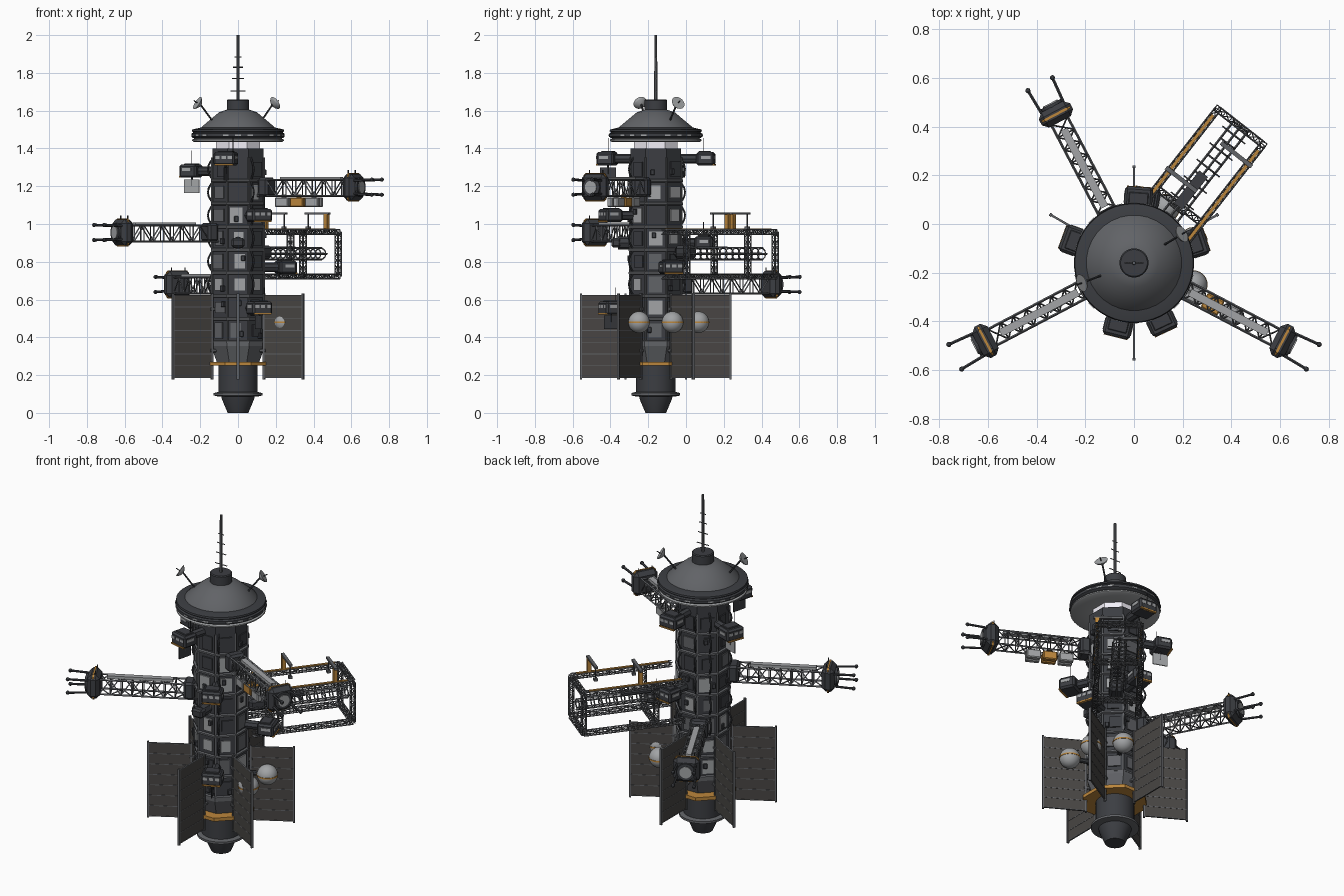
import bpy, bmesh, math, random
from mathutils import Vector, Matrix

if "Cube" in bpy.data.objects:
    bpy.data.objects.remove(bpy.data.objects["Cube"])
random.seed(4)

def mat(name, c):
    m = bpy.data.materials.new(name)
    m.diffuse_color = (*c, 1)
    m.use_nodes = True
    m.node_tree.nodes["Principled BSDF"].inputs["Base Color"].default_value = m.diffuse_color
    return m
DARK = mat("dark_hull", (.045, .048, .055))
MID = mat("mid_grey", (.12, .125, .135))
LIGHT = mat("light_grey", (.36, .37, .38))
ORANGE = mat("orange", (.5, .24, .045))
SOLAR = mat("solar", (.065, .06, .056))
WHITE = mat("glow_white", (.9, .88, .95))
AXIS = Vector((0, -.16, 0))

# ---- helpers: local x = radial, y = tangential, around the station axis
def F(ang, r=0, t=0, z=0):
    return Matrix.Translation(AXIS) @ Matrix.Rotation(math.radians(ang), 4, 'Z') @ Matrix.Translation((r, t, z))

def P(ang, r, t, z):
    return F(ang, r, t, z).translation

def box(bm, m, size, bev=0):
    v = bmesh.ops.create_cube(bm, size=1, matrix=m @ Matrix.Diagonal((*size, 1)))['verts']
    if bev:
        e = list({e for x in v for e in x.link_edges})
        bmesh.ops.bevel(bm, geom=e, offset=bev, segments=1, affect='EDGES', profile=.5)

def beam(bm, p, q, r, n=4, r2=None):
    p, q = Vector(p), Vector(q)
    d = q - p
    m = Matrix.Translation((p + q) / 2) @ d.to_track_quat('Z', 'Y').to_matrix().to_4x4()
    bmesh.ops.create_cone(bm, cap_ends=True, segments=n, radius1=r, radius2=r if r2 is None else r2, depth=d.length, matrix=m)

def ball(bm, c, r, u=8, v=6):
    bmesh.ops.create_uvsphere(bm, u_segments=u, v_segments=v, radius=r, matrix=Matrix.Translation(c))

def truss(bm, f, p, q, w, h, n, r):
    """box truss between local points p and q of frame f"""
    p, q = Vector(p), Vector(q)
    d = (q - p).normalized()
    a = d.cross(Vector((0, 0, 1)) if abs(d.z) < .9 else Vector((1, 0, 0))).normalized()
    b = d.cross(a)
    offs = [a * i * w / 2 + b * j * h / 2 for i, j in ((-1, -1), (1, -1), (1, 1), (-1, 1))]
    for k, o in enumerate(offs):
        o2 = offs[(k + 1) % 4]
        beam(bm, f @ (p + o), f @ (q + o), r)
        for i in range(n):
            s, e = p.lerp(q, i / n), p.lerp(q, (i + 1) / n)
            s_o, e_o = (o, o2) if i % 2 else (o2, o)
            beam(bm, f @ (s + s_o), f @ (e + e_o), r * .7, 3)
            beam(bm, f @ (e + o), f @ (e + o2), r * .7, 3)

def emit(name, bm, m, smooth=False):
    me = bpy.data.meshes.new(name)
    bmesh.ops.recalc_face_normals(bm, faces=bm.faces)
    bm.to_mesh(me)
    bm.free()
    me.materials.append(m)
    o = bpy.data.objects.new(name, me)
    bpy.context.collection.objects.link(o)
    if smooth:
        bpy.context.view_layer.objects.active = o
        o.select_set(True)
        bpy.ops.object.shade_smooth_by_angle(angle=math.radians(35))
        o.select_set(False)
    return o

def lathe(name, prof, n, m, smooth=False):
    bm = bmesh.new()
    rings = [[bm.verts.new(AXIS + Vector((r * math.cos((k + .5) * math.tau / n), r * math.sin((k + .5) * math.tau / n), z)))
              for k in range(n)] for r, z in prof]
    for a, b in zip(rings, rings[1:]):
        for k in range(n):
            bm.faces.new((a[k], a[k - 1], b[k - 1], b[k]))
    bm.faces.new(rings[0])
    bm.faces.new(rings[-1])
    return emit(name, bm, m, smooth)

new = bmesh.new

# ---- hull core, collars, engine
lathe("hull_core", [(.14, .36), (.145, .38), (.145, 1.4)], 8, DARK)
lathe("hull_taper", [(.118, .26), (.155, .355), (.155, .37)], 8, MID)
lathe("orange_flange", [(.182, .25), (.182, .27)], 8, ORANGE)
lathe("engine_drum", [(.105, .1), (.105, .26)], 32, DARK, True)
lathe("engine_ring", [(.11, .088), (.13, .092), (.13, .105), (.11, .11)], 32, MID, True)
lathe("engine_nozzle", [(.055, 0), (.085, .07), (.09, .09)], 24, DARK, True)
lathe("neck_glow", [(.125, 1.39), (.125, 1.445)], 8, WHITE)
ZS = [.375 + i * .122 for i in range(9)]
for i, z in enumerate(ZS[:8]):
    lathe(f"hull_collar_{i}", [(.147, z - .009), (.156, z - .005), (.156, z + .005), (.147, z + .009)], 8, MID)

# ---- facet panels and ribs on the hull
light, mid, dark = new(), new(), new()
for i in range(8):
    for k in range(8):
        zc = (ZS[i] + ZS[i + 1]) / 2
        c = random.choice((light, mid, mid, dark)) if i < 7 else dark
        box(c, F(k * 45, .134, random.uniform(-.012, .012), zc), (.014, random.uniform(.05, .075), random.uniform(.06, .085)))
        if random.random() < .5:
            box(dark, F(k * 45, .142, random.uniform(-.035, .035), zc + random.uniform(-.03, .03)), (.018, .022, .03), .003)
        beam(mid, P(k * 45 + 22.5, .147, 0, ZS[i]), P(k * 45 + 22.5, .147, 0, ZS[i + 1]), .006)
for ang in (70, 110, 140, 195, 300):                 # looping conduits
    for i in range(2, 8):
        pts = [P(ang, .135 + .03 * math.sin(s * math.pi / 6), 0, ZS[i] + .122 * s / 6) for s in range(7)]
        for a, b in zip(pts, pts[1:]):
            beam(dark, a, b, .005, 6)
emit("hull_panels_light", light, LIGHT)
emit("hull_panels_mid", mid, MID)
emit("hull_panels_dark", dark, DARK)

# ---- command disc and mast
lathe("disc_base", [(.13, 1.44), (.235, 1.435), (.243, 1.44), (.243, 1.447), (.225, 1.455)], 48, LIGHT, True)
lathe("disc_rim", [(.22, 1.45), (.238, 1.455), (.247, 1.462), (.247, 1.478), (.238, 1.484), (.238, 1.487),
                   (.245, 1.49), (.243, 1.5), (.2, 1.51)], 48, DARK, True)
lathe("disc_cone", [(.2, 1.5), (.195, 1.513), (.1, 1.592), (.06, 1.605)], 32, MID, True)
lathe("disc_cap", [(.06, 1.6), (.06, 1.655), (.055, 1.66)], 24, DARK, True)
bm = new()
for k in range(24):
    if k % 4:
        box(bm, F(k * 15, .246, 0, 1.47), (.006, .03, .007))
emit("disc_windows", bm, LIGHT)
bm = new()
beam(bm, P(0, 0, 0, 1.65), P(0, 0, 0, 2), .009, 8, .007)
for z, w in ((1.705, .04), (1.77, .033), (1.83, .026), (1.885, .018)):
    beam(bm, P(0, -w, 0, z), P(0, w, 0, z), .003)
emit("mast", bm, MID)
stalk, dish = new(), new()
for ang in (201, 31):
    beam(stalk, P(ang, .14, 0, 1.54), P(ang, .215, 0, 1.635), .005, 6)
    d = (P(ang, 1, 0, .6) - P(ang, 0, 0, 0)).normalized()
    c = P(ang, .212, 0, 1.63)
    beam(dish, c, c + d * .012, .012, 20, .03)
    beam(dish, c + d * .012, c + d * .022, .03, 20, .037)
    beam(stalk, c, c + d * .045, .003)
emit("dish_stalks", stalk, DARK)
emit("small_dishes", dish, LIGHT, True)

# ---- three docking arms
tr, head, trim, deck = new(), new(), new(), new()
for ang, z in ((-27.7, 1.195), (207.7, .955), (117.7, .68)):
    f = F(ang, 0, 0, z)
    truss(tr, f, (.13, 0, -.005), (.66, 0, -.005), .075, .085, 9, .0055)
    box(deck, F(ang, .44, 0, z + .045), (.36, .032, .018))
    box(head, F(ang, .17, 0, z), (.06, .1, .1), .012)
    box(head, F(ang, .69, 0, z), (.07, .145, .14), .022)
    beam(head, P(ang, .72, 0, z), P(ang, .737, 0, z), .05, 20)
    beam(deck, P(ang, .737, 0, z), P(ang, .742, 0, z), .034, 20)
    box(trim, F(ang, .69, 0, z), (.014, .132, .15), .012)
    for t in (-1, 1):
        beam(head, P(ang, .68, t * .04, z + .06), P(ang, .68, t * .04, z + .09), .003)
        for v in (-1, 1):
            q = P(ang, .83, t * .057, z + v * .04)
            beam(head, P(ang, .71, t * .05, z + v * .035), q, .007, 6)
            ball(head, q, .011)
emit("arm_trusses", tr, MID)
emit("arm_heads", head, DARK)
emit("arm_head_bands", trim, ORANGE)
emit("arm_decks", deck, LIGHT)
for i, r in enumerate((.275, .365, .455)):            # cargo slung under one arm
    bm = new()
    for v in (-1, 1):
        box(bm, F(-27.7, r, v * .018, 1.115), (.078, .03, .05), .005)
    box(bm, F(-27.7, r, 0, 1.14), (.02, .02, .03))
    emit(f"cargo_box_{i}", bm, ORANGE if i == 1 else LIGHT)

# ---- construction scaffold
A = 52
f = F(A)
tr, rail = new(), new()
for t in (-.118, .118):
    for z in (.722, .957):
        truss(tr, f, (.14, t, z), (.71, t, z), .024, .024, 16, .0035)
    for x in (.3, .71):
        truss(tr, f, (x, t, .722), (x, t, .957), .024, .024, 7, .0035)
    box(rail, F(A, .42, t, .972), (.52, .014, .006))
for x, z in ((.71, .722), (.71, .957), (.3, .722)):
    truss(tr, f, (x, -.118, z), (x, .118, z), .024, .024, 7, .0035)
emit("scaffold_frame", tr, MID)
arm = new()
for x, s in ((.39, 1), (.61, -1)):                   # gantry cranes
    box(rail, F(A, x, s * .118, 1.012), (.022, .022, .08))
    box(arm, F(A, x, s * .058, 1.055), (.018, .16, .012))
    beam(arm, P(A, x, -s * .005, 1.05), P(A, x, -s * .005, .98), .004)
    box(arm, F(A, x, -s * .005, .98), (.02, .02, .015))
emit("scaffold_rails", rail, ORANGE)
emit("crane_arms", arm, MID)
ribs, plate = new(), new()                           # half-built craft
for i in range(11):
    x = .28 + i * .043
    pts = [P(A, x, .036 * math.cos(k * math.tau / 10), .842 + .03 * math.sin(k * math.tau / 10)) for k in range(10)]
    for k in range(10):
        beam(ribs, pts[k - 1], pts[k], .004)
    if i % 2:
        beam(ribs, P(A, x, -.06, .845), P(A, x, .06, .845), .003)
for t, z in ((0, .874), (0, .812), (.036, .842), (-.036, .842)):
    beam(ribs, P(A, .15, t, z), P(A, .72, t, z), .005)
box(plate, F(A, .38, 0, .875), (.17, .045, .012))
box(plate, F(A, .2, 0, .85), (.1, .08, .07), .015)
emit("craft_ribs", ribs, MID)
emit("craft_plating", plate, DARK)

# ---- six solar fins
fin, frame = new(), new()
for k in range(6):
    a = 30 + 60 * k
    box(fin, F(a, .275, 0, .405), (.24, .006, .44))
    for r in (.16, .396):
        box(frame, F(a, r, 0, .405), (.01, .014, .455))
    for j in range(8):
        box(frame, F(a, .275, 0, .187 + j * .0623), (.24, .009, .004))
    for z in (.33, .55):
        beam(frame, P(a, .1, 0, z), P(a, .17, 0, z), .009, 6)
emit("solar_fins", fin, SOLAR)
emit("solar_frames", frame, MID)

# ---- spherical tanks
tank, band, strut = new(), new(), new()
for a in (-20, 20, 60):
    c = P(a, .26, 0, .48)
    ball(tank, c, .057, 24, 16)
    beam(band, c - Vector((0, 0, .004)), c + Vector((0, 0, .004)), .0585, 24)
    beam(strut, P(a, .12, 0, .48), c, .014, 8)
emit("tanks", tank, LIGHT, True)
emit("tank_bands", band, ORANGE)

# ---- habitat pods around the hull
pod, win, edge = new(), new(), new()
for a, z in ((256, 1.345), (160, 1.28), (86, 1.345), (-65, 1.045), (18, .77), (-65, .555), (80, .9)):
    beam(strut, P(a, .12, 0, z), P(a, .24, 0, z), .025, 8)
    box(pod, F(a, .265, 0, z), (.095, .115, .07), .01)
    box(pod, F(a, .26, 0, z + .035), (.06, .08, .012), .003)
    box(edge, F(a, .309, 0, z - .031), (.012, .1, .008))
    for t in (-.034, 0, .034):
        box(win, F(a, .312, t, z + .008), (.004, .024, .016))
    for s in (-1, 1):
        box(win, F(a, .27, s * .058, z + .008), (.05, .004, .016))
    beam(strut, P(a, .25, .035, z + .03), P(a, .25, .035, z + .11), .002)
for a, z in ((160, 1.2), (256, 1.265), (-65, .48)):    # hanging radiators
    box(win if a == 160 else strut, F(a, .26, 0, z), (.085, .006, .07))
    beam(strut, P(a, .26, 0, z), P(a, .26, 0, z + .06), .005)
beam(strut, P(270, .12, 0, .9), P(270, .2, 0, .9), .034, 8)   # front docking port
box(pod, F(270, .21, 0, .9), (.05, .07, .05), .01)
emit("pods", pod, DARK)
emit("pod_windows", win, LIGHT)
emit("pod_trim", edge, ORANGE)
emit("pod_struts", strut, DARK)
